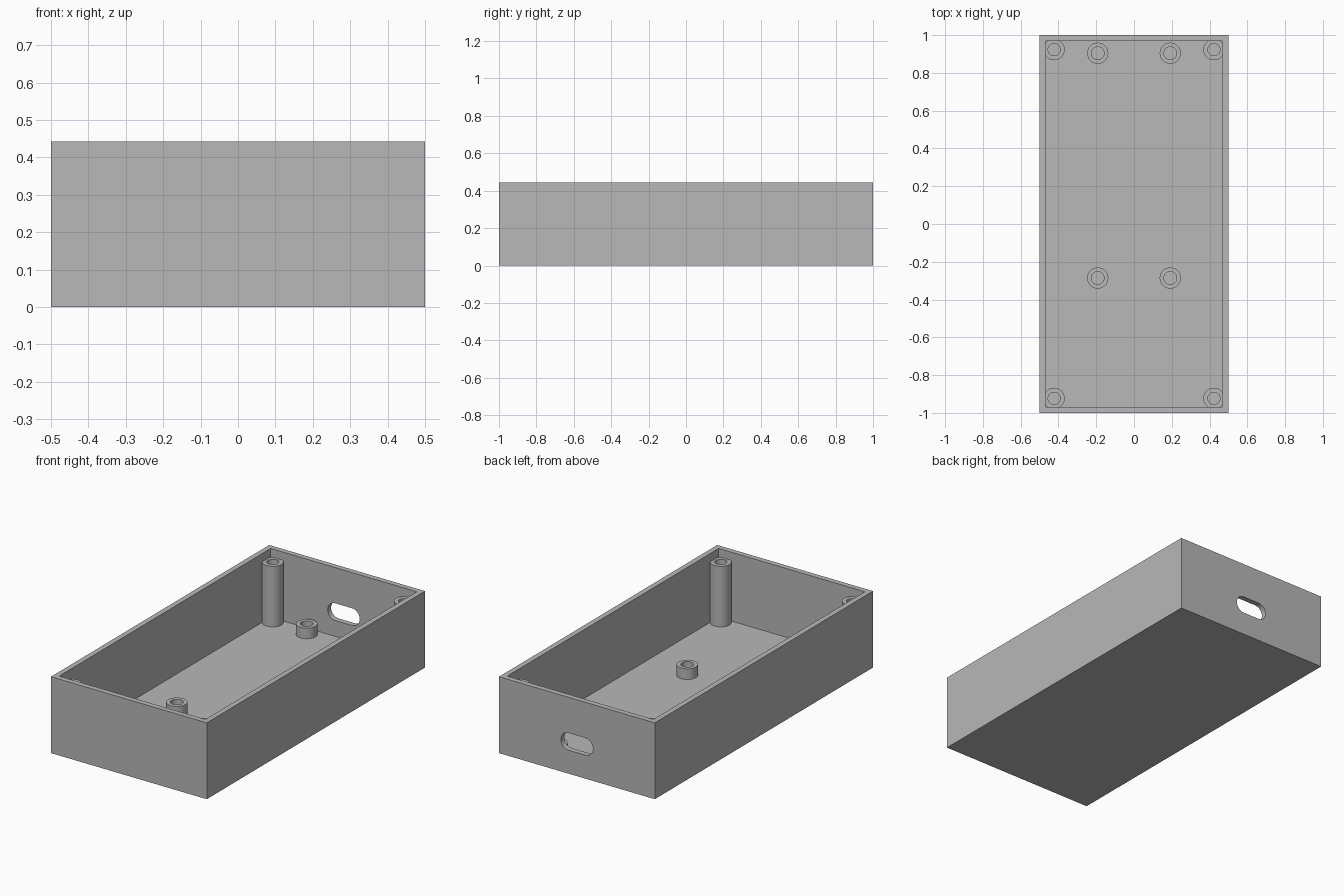
import bpy, bmesh
from math import cos, sin, pi

if "Cube" in bpy.data.objects:
    bpy.data.objects.remove(bpy.data.objects["Cube"], do_unlink=True)

HEIGHT, WALL, FLOOR = 0.443, 0.044, 0.044

grey = bpy.data.materials.new("plain grey")
grey.use_nodes = True
grey.diffuse_color = (0.48, 0.48, 0.48, 1)
grey.node_tree.nodes["Principled BSDF"].inputs["Base Color"].default_value = (0.48, 0.48, 0.48, 1)


def add_object(name, bm):
    bmesh.ops.recalc_face_normals(bm, faces=bm.faces)
    mesh = bpy.data.meshes.new(name)
    bm.to_mesh(mesh)
    bm.free()
    mesh.materials.append(grey)
    obj = bpy.data.objects.new(name, mesh)
    bpy.context.collection.objects.link(obj)
    return obj


def box(bm, size, base):
    verts = bmesh.ops.create_cube(bm, size=1)["verts"]
    bmesh.ops.scale(bm, vec=size, verts=verts)
    bmesh.ops.translate(bm, vec=(0, 0, base + size[2] / 2), verts=verts)


def smooth(obj):
    bpy.ops.object.select_all(action='DESELECT')
    obj.select_set(True)
    bpy.context.view_layer.objects.active = obj
    bpy.ops.object.shade_smooth_by_angle(angle=0.6)


# Hollow tube standing in the floor, open at the top
def tube(name, x, y, top, outer, inner, sides=48):
    bm = bmesh.new()
    profile = [(outer, FLOOR - 0.005), (outer, top), (inner, top), (inner, FLOOR - 0.005)]
    rings = [[bm.verts.new((x + r * cos(2 * pi * i / sides), y + r * sin(2 * pi * i / sides), z))
              for i in range(sides)] for r, z in profile]
    for a, b in zip(rings, rings[1:]):
        for i in range(sides):
            j = (i + 1) % sides
            bm.faces.new((a[i], a[j], b[j], b[i]))
    smooth(add_object(name, bm))


# Open tray: a block whose top is inset and pushed down to the floor
bm = bmesh.new()
box(bm, (1, 2, HEIGHT), 0)
top = max(bm.faces, key=lambda f: f.calc_center_median().z)
bmesh.ops.inset_region(bm, faces=[top], thickness=WALL)
pocket = bmesh.ops.extrude_discrete_faces(bm, faces=[top])["faces"][0]
bmesh.ops.translate(bm, vec=(0, 0, FLOOR - HEIGHT), verts=pocket.verts)
tray = add_object("tray", bm)

# Rounded cable slot through the back wall
bm = bmesh.new()
radius, half_span, slot_z = 0.05, 0.053, 0.186
outline = []
for side, start in ((1, -pi / 2), (-1, pi / 2)):
    for i in range(17):
        a = start + pi * i / 16
        outline.append(bm.verts.new((side * half_span + radius * cos(a), 0.9, slot_z + radius * sin(a))))
face = bm.faces.new(outline)
end = bmesh.ops.extrude_face_region(bm, geom=[face])["geom"]
bmesh.ops.translate(bm, vec=(0, 0.2, 0), verts=[v for v in end if isinstance(v, bmesh.types.BMVert)])
cutter = add_object("slot_cutter", bm)
cutter.hide_render = True

cut = tray.modifiers.new("cable slot", 'BOOLEAN')
cut.operation = 'DIFFERENCE'
cut.solver = 'EXACT'
cut.object = cutter
bpy.context.view_layer.objects.active = tray
bpy.ops.object.modifier_apply(modifier=cut.name)
bpy.data.objects.remove(cutter, do_unlink=True)
smooth(tray)

# Corner screw posts and board standoffs
for side, sx in (("left", 1), ("right", -1)):
    for end, sy in (("front", -1), ("back", 1)):
        tube(f"{end}_{side}_screw_post", sx * 0.423, sy * 0.923, 0.395, 0.056, 0.032)
    for end, y in (("front", -0.286), ("back", 0.904)):
        tube(f"{end}_{side}_standoff", sx * 0.192, y, 0.106, 0.056, 0.034)
